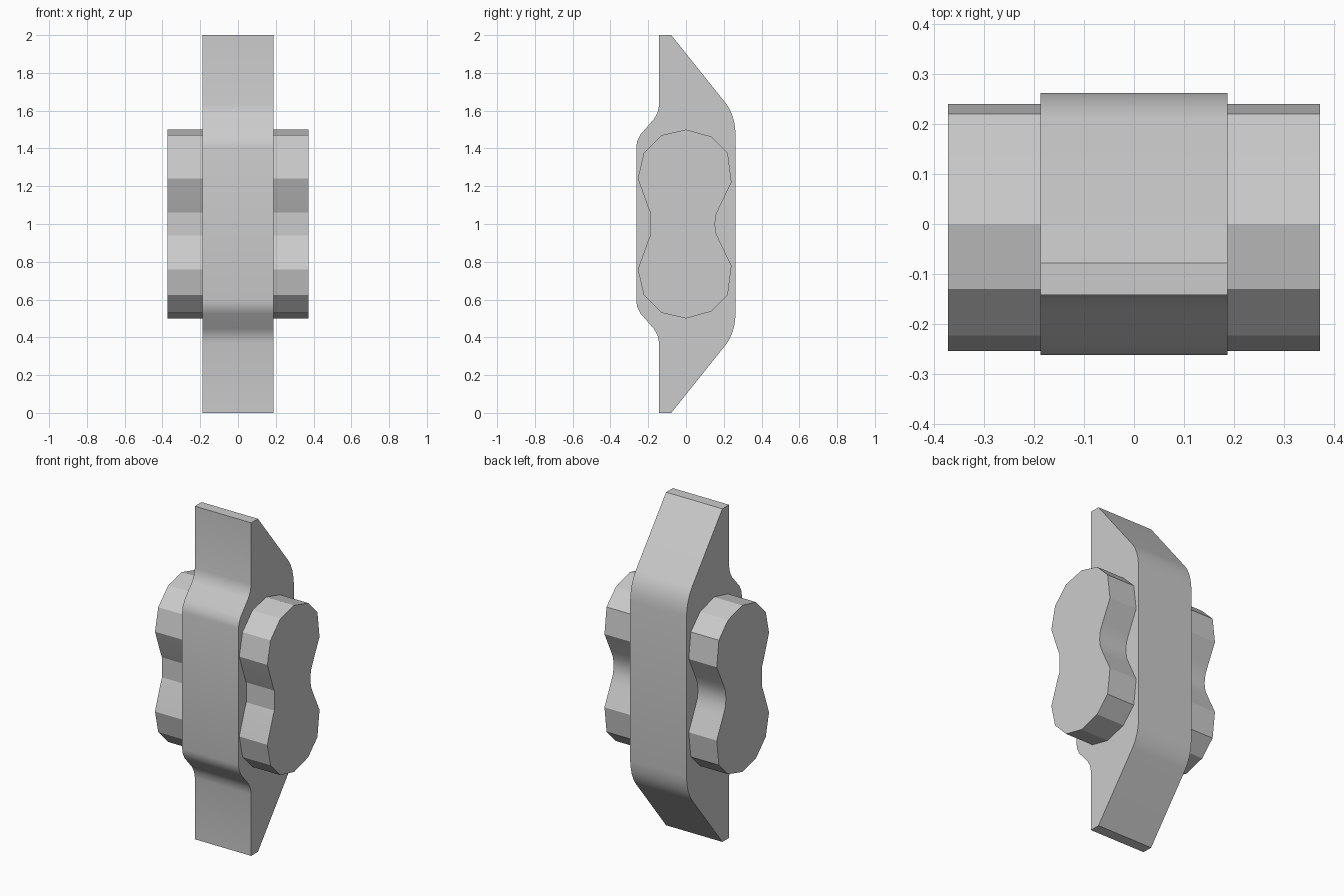
import bpy, bmesh, math

cube = bpy.data.objects.get("Cube")
if cube:
    bpy.data.objects.remove(cube, do_unlink=True)

grey = bpy.data.materials.new("plain grey")
grey.use_nodes = True
colour = (0.6, 0.6, 0.6, 1)
grey.diffuse_color = colour
grey.node_tree.nodes["Principled BSDF"].inputs["Base Color"].default_value = colour

MID = 1.0  # height of the symmetry plane


def extrude_profile(name, half, x0, x1, smooth_angle):
    """Mirror an upper half outline (y, z) about MID and extrude it along x."""
    lower = [(y, 2 * MID - z) for y, z in reversed(half) if z > MID]
    outline = half + lower
    bm = bmesh.new()
    face = bm.faces.new([bm.verts.new((x0, y, z)) for y, z in outline])
    result = bmesh.ops.extrude_face_region(bm, geom=[face], use_keep_orig=True)
    moved = [g for g in result["geom"] if isinstance(g, bmesh.types.BMVert)]
    bmesh.ops.translate(bm, verts=moved, vec=(x1 - x0, 0, 0))
    bmesh.ops.recalc_face_normals(bm, faces=bm.faces)
    mesh = bpy.data.meshes.new(name)
    bm.to_mesh(mesh)
    bm.free()
    mesh.materials.append(grey)
    obj = bpy.data.objects.new(name, mesh)
    bpy.context.collection.objects.link(obj)
    bpy.ops.object.select_all(action="DESELECT")
    obj.select_set(True)
    bpy.context.view_layer.objects.active = obj
    bpy.ops.object.shade_smooth_by_angle(angle=math.radians(smooth_angle))
    return obj


# Tall central bar, outlined from the front waist over the top to the back
bar = [(-0.263, 1.41), (-0.258, 1.44), (-0.24, 1.475), (-0.17, 1.555),
       (-0.15, 1.59), (-0.142, 1.63), (-0.142, 2.0), (-0.078, 2.0),
       (0.21, 1.64), (0.23, 1.61), (0.247, 1.57), (0.257, 1.53), (0.263, 1.48)]
extrude_profile("central_bar", bar, -0.187, 0.187, 30)

# Waisted side lobes
lobe = [(-0.188, 1.0), (-0.188, 1.06), (-0.203, 1.095), (-0.255, 1.24),
        (-0.224, 1.375), (-0.13, 1.47), (0.0, 1.5), (0.133, 1.463),
        (0.221, 1.375), (0.241, 1.22), (0.18, 1.095), (0.16, 1.05), (0.153, 1.0)]
for side, sign in (("left", 1), ("right", -1)):
    extrude_profile(side + "_lobe", lobe, sign * 0.187, sign * 0.373, 22)
